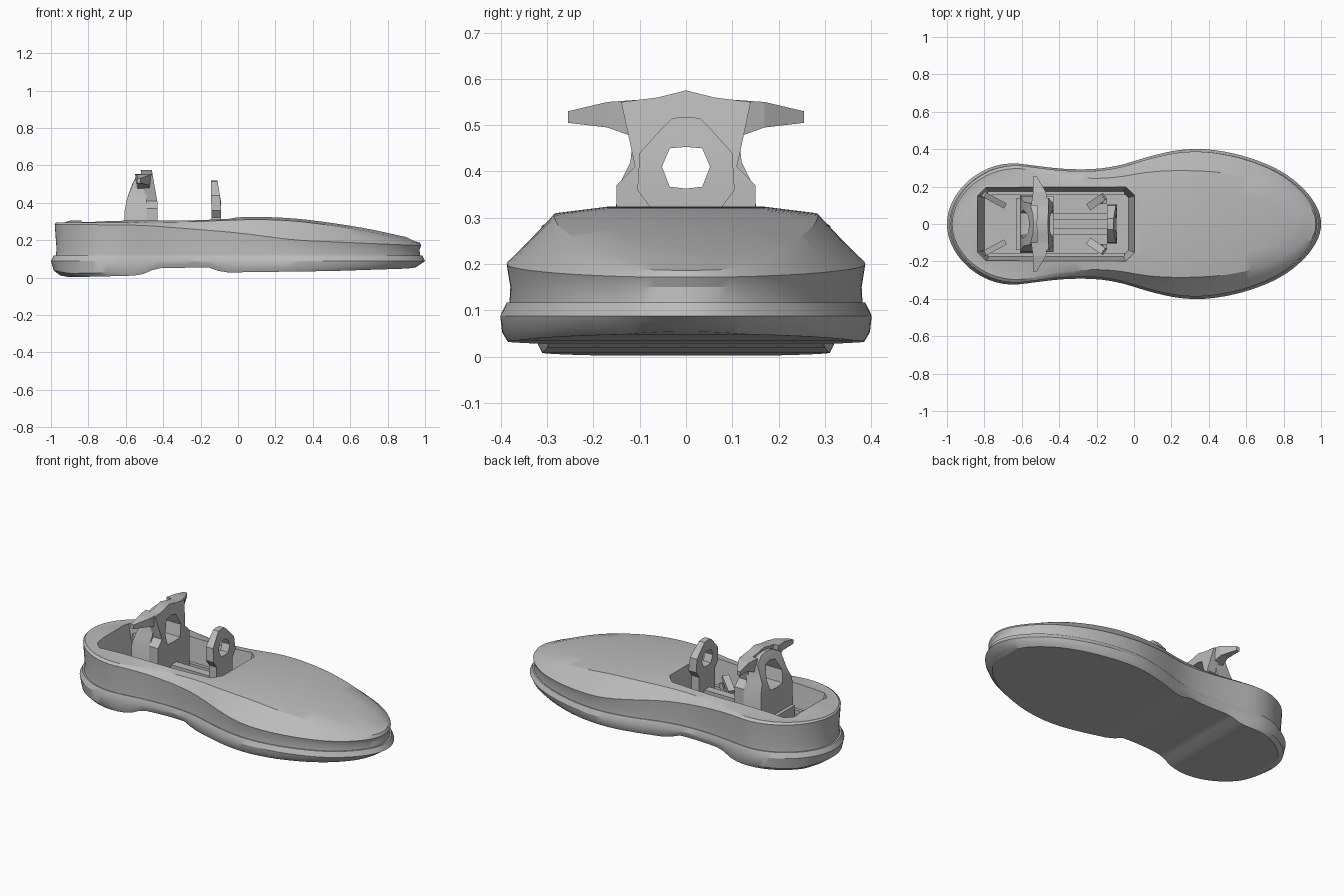
import bpy, bmesh, math
from mathutils import Vector, Matrix

if "Cube" in bpy.data.objects:
    bpy.data.objects.remove(bpy.data.objects["Cube"])

grey = bpy.data.materials.new("light grey")
grey.use_nodes = True
COLOUR = (0.5, 0.5, 0.5, 1)
grey.diffuse_color = COLOUR
grey.node_tree.nodes["Principled BSDF"].inputs["Base Color"].default_value = COLOUR
parts = []


def finish(name, bm):
    bmesh.ops.remove_doubles(bm, verts=bm.verts, dist=0.0005)
    bmesh.ops.recalc_face_normals(bm, faces=bm.faces)
    mesh = bpy.data.meshes.new(name)
    bm.to_mesh(mesh)
    bm.free()
    mesh.materials.append(grey)
    ob = bpy.data.objects.new(name, mesh)
    bpy.context.collection.objects.link(ob)
    parts.append(ob)
    return ob


def lerp(table, x):
    if x <= table[0][0]:
        return table[0][1]
    for (a, u), (b, v) in zip(table, table[1:]):
        if x <= b:
            return u + (v - u) * (x - a) / (b - a)
    return table[-1][1]


def soft(table):
    return lambda x: sum(lerp(table, x + d) for d in (-.08, -.04, 0, .04, .08)) / 5


# Shapes along the length: plan fullness, deck, shoulder, inset and underside
fullness = soft([(-1, .5), (-.9, .5), (-.7, .45), (-.5, .345), (-.3, .297),
                 (-.1, .3), (.1, .365), (.3, .42), (.5, .44), (.85, .455), (1, .42)])
deck = soft([(-1, .307), (-.3, .315), (.1, .33), (.3, .322), (.5, .297),
             (.7, .265), (.9, .22), (1, .2)])
shoulder = soft([(-1, .285), (-.5, .28), (0, .24), (.3, .2), (1, .17)])
inset = soft([(-1, .9), (-.4, .87), (0, .8), (.3, .71), (1, .75)])
def underside(x):
    return lerp([(-1, .02), (-.9, .002), (-.56, .01), (-.5, .02), (-.44, .05),
                 (-.14, .055), (-.09, .027), (.5, .035), (.9, .048), (1, .06)], x)

COUNT = 112


def ring(bm, sx, sy, z):
    verts = []
    for i in range(COUNT):
        t = 2 * math.pi * i / COUNT
        x = math.cos(t)
        scale = sy(x) if callable(sy) else sy
        y = math.sin(t) * fullness(x) * scale
        verts.append(bm.verts.new((x * sx, y, z(x * sx) if callable(z) else z)))
    return verts


def cap(bm, r):
    half = COUNT // 2
    for i in range(half):
        face = [r[i], r[i + 1], r[(COUNT - i - 1) % COUNT], r[(COUNT - i) % COUNT]]
        bm.faces.new(list(dict.fromkeys(face)))


def hull(name, levels):
    bm = bmesh.new()
    rings = [ring(bm, *level) for level in levels]
    for a, b in zip(rings, rings[1:]):
        for i in range(COUNT):
            j = (i + 1) % COUNT
            bm.faces.new((a[i], a[j], b[j], b[i]))
    cap(bm, rings[0])
    cap(bm, rings[-1])
    return finish(name, bm)


def prism(name, bottom, top):
    bm = bmesh.new()
    a = [bm.verts.new(p) for p in bottom]
    b = [bm.verts.new(p) for p in top]
    for i in range(len(a)):
        j = (i + 1) % len(a)
        bm.faces.new((a[i], a[j], b[j], b[i]))
    bm.faces.new(a)
    bm.faces.new(b)
    return finish(name, bm)


def chamfered(x0, x1, w, c, z):
    right = [(x0, -w + c, z), (x0 + c, -w, z), (x1 - c, -w, z), (x1, -w + c, z)]
    return right + [(x, -y, z) for x, y, z in reversed(right)]


def box(name, size, loc, tilt=0, turn=0):
    bm = bmesh.new()
    bmesh.ops.create_cube(bm, size=1)
    m = (Matrix.Translation(loc) @ Matrix.Rotation(turn, 4, 'Z')
         @ Matrix.Rotation(tilt, 4, 'Y') @ Matrix.Diagonal((*size, 1)))
    bm.transform(m)
    return finish(name, bm)


def plate(name, outlines, x0, x1, lean=lambda x, z: 0):
    """Outlines in (y, z), the later ones being holes, extruded from x0 to x1."""
    curve = bpy.data.curves.new(name, 'CURVE')
    curve.dimensions = '2D'
    curve.fill_mode = 'BOTH'
    curve.extrude = abs(x1 - x0) / 2
    for points in outlines:
        s = curve.splines.new('POLY')
        s.points.add(len(points) - 1)
        s.use_cyclic_u = True
        for p, (y, z) in zip(s.points, points):
            p.co = (y, z, 0, 1)
    temp = bpy.data.objects.new(name + "_outline", curve)
    bpy.context.collection.objects.link(temp)
    bpy.context.view_layer.update()
    mesh = temp.to_mesh()
    bm = bmesh.new()
    bm.from_mesh(mesh)
    temp.to_mesh_clear()
    for v in bm.verts:
        y, z, x = v.co
        x += (x0 + x1) / 2
        v.co = (x + lean(x, z), y, z)
    bpy.data.objects.remove(temp)
    return finish(name, bm)


def mirrored(half):
    return half + [(-y, z) for y, z in reversed(half) if y > 0]


# Sole with raised arch, and the upper body
hull("sole", [(.95, .97, underside),
              (.985, 1, lambda x: underside(x) + .02),
              (1, 1.01, .088), (.985, .975, .117)])
body = hull("upper_body", [(.975, .96, .115), (.97, .955, .15), (.98, .975, shoulder),
                           (.972, lambda x: (1.15 + inset(x)) / 2.2,
                            lambda x: shoulder(x) * .6 + deck(x) * .4),
                           (.945, inset, lambda x: deck(x) - .018),
                           (.9, lambda x: inset(x) * .6, lambda x: deck(x) - .004)])

# Cockpit recess
cutter = prism("cockpit_cutter", chamfered(-.8, -.03, .17, .03, .13),
               chamfered(-.85, .01, .205, .05, .36))
parts.remove(cutter)
cutter.hide_render = True
cut = body.modifiers.new("cockpit", 'BOOLEAN')
cut.operation = 'DIFFERENCE'
cut.solver = 'EXACT'
cut.object = cutter
bpy.context.view_layer.objects.active = body
bpy.ops.object.modifier_apply(modifier=cut.name)
bpy.data.objects.remove(cutter)

# Seat: front frame with opening, leaning rear arch, swept wing tips
opening = mirrored([(0, .355), (.06, .36), (.075, .43), (.045, .5), (0, .51)])
plate("seat_frame", [mirrored([(0, .13), (.15, .13), (.15, .37), (.11, .41), (.125, .48),
                               (.14, .55), (.06, .56), (0, .575)]), opening],
      -.49, -.43, lambda x, z: -.03 * max(0, z - .4) / .17)
plate("seat_rear_arch", [mirrored([(0, .13), (.155, .13), (.15, .36), (.12, .42),
                                   (.11, .52), (.05, .55), (0, .555)]), opening],
      -.61, -.49, lambda x, z: .07 * max(0, (z - .3) / .25) ** 2 if x < -.55 else 0)
for side, name in ((1, "left"), (-1, "right")):
    root = [(-.54, .1, .47), (-.47, .1, .47), (-.46, .1, .555), (-.55, .1, .555)]
    mid = [(-.53, .17, .495), (-.48, .17, .495), (-.47, .17, .55), (-.54, .17, .55)]
    tip = [(-.54, .255, .505), (-.52, .255, .505), (-.52, .255, .53), (-.54, .255, .53)]
    for label, a, b in (("inner", root, mid), ("outer", mid, tip)):
        prism(f"seat_wing_{label}_{name}", *[[(x, y * side, z) for x, y, z in q]
                                             for q in (a, b)])
    # Foot pedals and rear braces
    box(f"pedal_{name}", (.11, .04, .025), (-.2, side * .12, .22), -.5, side * .6)
    box(f"pedal_stem_{name}", (.025, .025, .1), (-.17, side * .12, .17), .3)
    box(f"rear_brace_{name}", (.14, .03, .04), (-.75, side * .13, .2), .5, side * -.5)
    box(f"side_rail_{name}", (.74, .02, .03), (-.42, side * .165, .15))
box("seat_cushion", (.2, .28, .07), (-.53, 0, .165))

# Central column and steering ring
box("central_column", (.34, .12, .07), (-.27, 0, .165))
box("column_ridge", (.3, .05, .03), (-.28, 0, .21))
plate("steering_ring", [mirrored([(0, .13), (.08, .13), (.075, .32), (.105, .36), (.1, .44),
                                  (.055, .49), (.03, .515), (0, .518)]),
                        mirrored([(0, .363), (.035, .367), (.052, .41), (.035, .45), (0, .453)])],
      -.145, -.09, lambda x, z: .02 * (.5 - z) if x < -.12 else -.02 * max(0, z - .4) / .12)

# Smooth shading with sharp edges kept
bpy.ops.object.select_all(action='DESELECT')
for ob in parts:
    ob.select_set(True)
bpy.context.view_layer.objects.active = body
bpy.ops.object.shade_smooth_by_angle(angle=math.radians(30))
